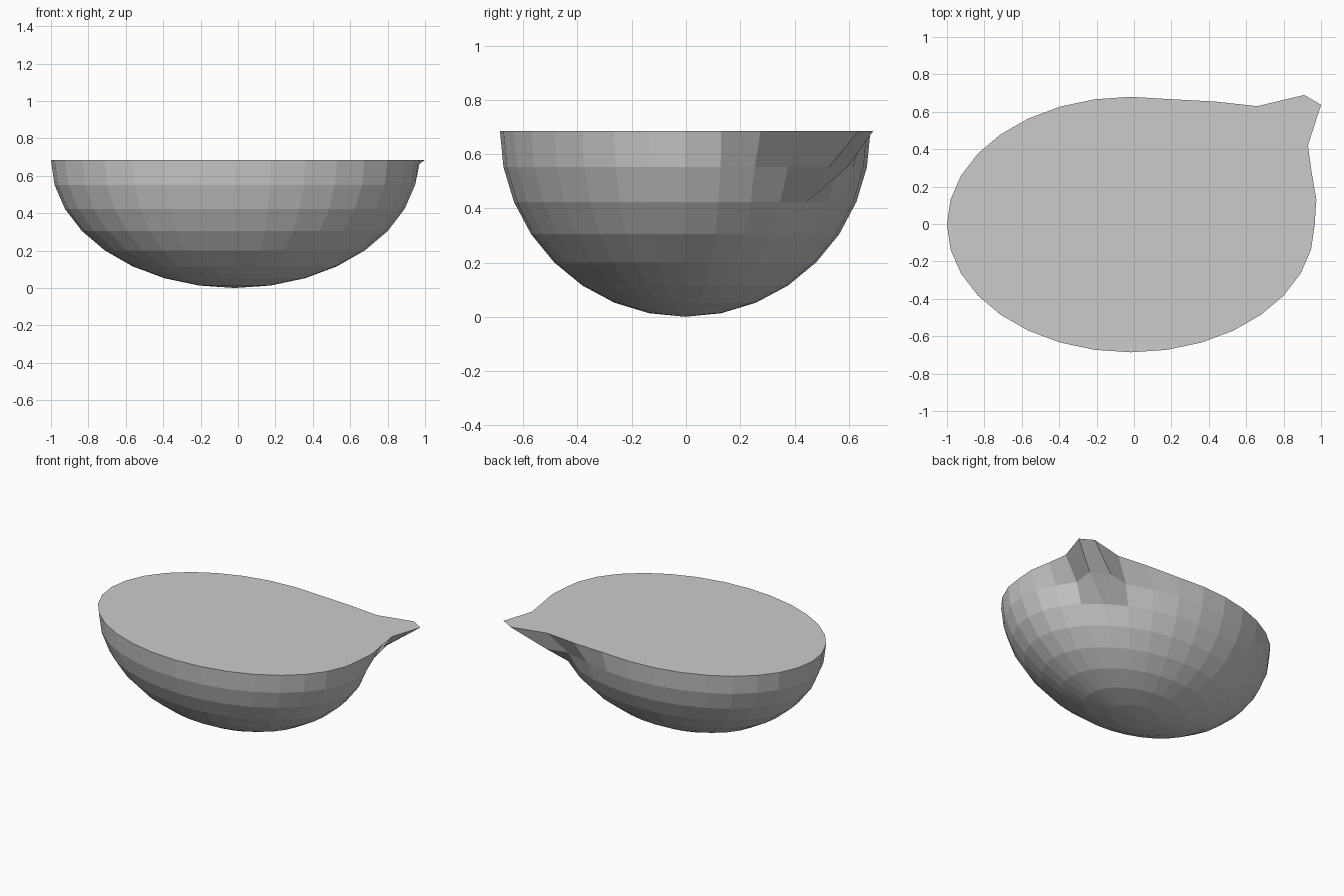
import bpy, bmesh
from math import sin, cos, pi

if "Cube" in bpy.data.objects:
    bpy.data.objects.remove(bpy.data.objects["Cube"])

SEG, RINGS = 32, 8
A, B, H = 0.983, 0.683, 0.685      # half length, half width, height
CX, CY = -0.017, -0.003

# Pulled-out spout points; column 4 is split in two ("4a", "4b") near the rim
RIM = {1: (0.975, 0.13), 2: (0.95, 0.275), 3: (0.93, 0.42), "4a": (1.0, 0.637),
       "4b": (0.91, 0.69), 5: (0.66, 0.63), 6: (0.43, 0.655), 7: (0.20, 0.667)}
UNDER = {3: (0.80, 0.377), "4a": (0.815, 0.526), "4b": (0.695, 0.595), 5: (0.54, 0.563)}
SPOUT = {RINGS: RIM, RINGS - 1: UNDER}

bm = bmesh.new()
pole = bm.verts.new((CX, CY, 0))
columns = [0, 1, 2, 3, "4a", "4b"] + list(range(5, SEG))


def make_ring(k):
    """One elliptical ring, with spout columns overridden."""
    t = k * pi / (2 * RINGS)
    z = H * (1 - cos(t))
    moved = SPOUT.get(k, {})
    ring = []
    for c in columns:
        if c == "4b" and c not in moved:
            ring.append(ring[-1])
            continue
        a = (4 if isinstance(c, str) else c) * 2 * pi / SEG
        x, y = moved.get(c, (CX + A * sin(t) * cos(a), CY + B * sin(t) * sin(a)))
        ring.append(bm.verts.new((x, y, z)))
    return ring


# Bowl wall
previous = [pole] * len(columns)
for k in range(1, RINGS + 1):
    ring = make_ring(k)
    for i in range(len(columns)):
        j = (i + 1) % len(columns)
        corners = list(dict.fromkeys((previous[i], previous[j], ring[j], ring[i])))
        if len(corners) > 2:
            bm.faces.new(corners)
    previous = ring

# Flat top
bm.faces.new(previous)
bmesh.ops.recalc_face_normals(bm, faces=bm.faces[:])

mesh = bpy.data.meshes.new("spouted_bowl")
bm.to_mesh(mesh)
bm.free()
bpy.context.collection.objects.link(bpy.data.objects.new("spouted_bowl", mesh))
